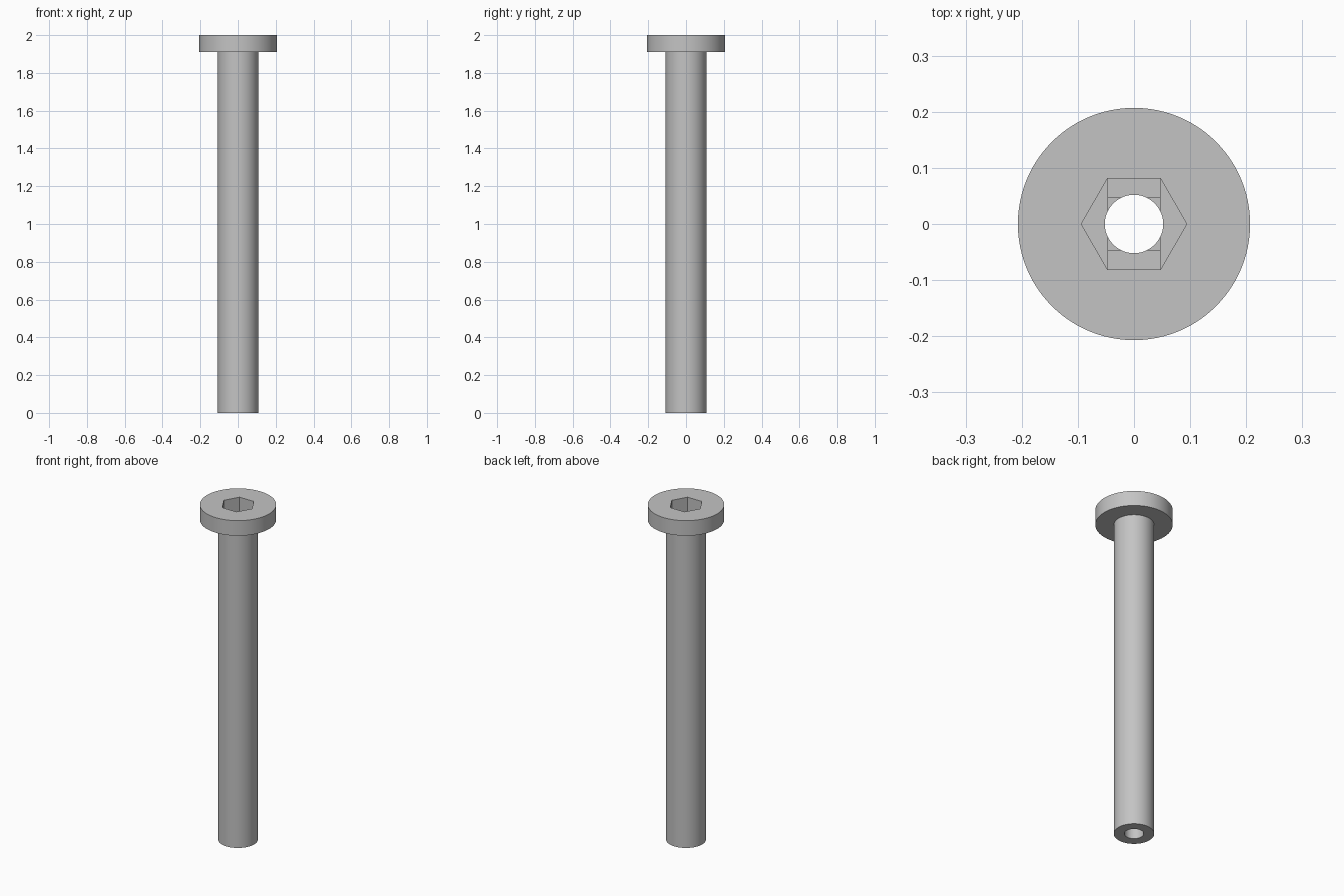
import bpy
import bmesh
import math
from mathutils import Matrix

SEGMENTS = 96
HEAD_BASE = 1.91
SOCKET_FLOOR = 1.905
STEP = 0.008

if "Cube" in bpy.data.objects:
    bpy.data.objects.remove(bpy.data.objects["Cube"], do_unlink=True)

grey = bpy.data.materials.new("plain grey")
grey.use_nodes = True
colour = (0.55, 0.55, 0.55, 1)
grey.diffuse_color = colour
grey.node_tree.nodes["Principled BSDF"].inputs["Base Color"].default_value = colour


def add_object(name, bm):
    bmesh.ops.recalc_face_normals(bm, faces=bm.faces)
    mesh = bpy.data.meshes.new(name)
    bm.to_mesh(mesh)
    bm.free()
    mesh.materials.append(grey)
    obj = bpy.data.objects.new(name, mesh)
    bpy.context.collection.objects.link(obj)
    return obj


def prism(name, sides, radius, bottom, top):
    bm = bmesh.new()
    bmesh.ops.create_cone(bm, cap_ends=True, segments=sides, radius1=radius, radius2=radius,
                          depth=top - bottom,
                          matrix=Matrix.Translation((0, 0, (top + bottom) / 2)))
    # Put a corner on the x axis
    bmesh.ops.rotate(bm, verts=bm.verts, matrix=Matrix.Rotation(math.pi / 2, 3, "Z"))
    return add_object(name, bm)


def block(name, width, depth, bottom, top):
    bm = bmesh.new()
    bmesh.ops.create_cube(bm, size=1)
    bmesh.ops.scale(bm, verts=bm.verts, vec=(width, depth, top - bottom))
    bmesh.ops.translate(bm, verts=bm.verts, vec=(0, 0, (top + bottom) / 2))
    return add_object(name, bm)


# Shaft and flat head, turned from one profile
bm = bmesh.new()
profile = [(0, 0), (0.108, 0), (0.108, HEAD_BASE), (0.207, HEAD_BASE), (0.207, 2), (0, 2)]
verts = [bm.verts.new((r, 0, z)) for r, z in profile]
edges = [bm.edges.new(pair) for pair in zip(verts, verts[1:])]
bmesh.ops.spin(bm, geom=verts + edges, cent=(0, 0, 0), axis=(0, 0, 1),
               angle=2 * math.pi, steps=SEGMENTS, use_merge=False)
bmesh.ops.remove_doubles(bm, verts=bm.verts, dist=0.0001)
bolt = add_object("flanged_bolt", bm)

# Hexagonal socket, two stepped recesses below it, and the through hole
hex_radius = 0.094
cutters = [
    prism("hex_socket_cutter", 6, hex_radius, SOCKET_FLOOR, 2.1),
    block("slot_cutter", 0.092, 0.162, SOCKET_FLOOR - STEP, SOCKET_FLOOR + 0.03),
    block("square_cutter", 0.092, 0.092, SOCKET_FLOOR - 2 * STEP, SOCKET_FLOOR + 0.02),
    prism("through_hole_cutter", SEGMENTS, 0.052, -0.1, 2.2),
]

bpy.context.view_layer.objects.active = bolt
for cutter in cutters:
    cutter.hide_render = True
    cut = bolt.modifiers.new(cutter.name, "BOOLEAN")
    cut.operation = "DIFFERENCE"
    cut.solver = "EXACT"
    cut.object = cutter
    bpy.ops.object.modifier_apply(modifier=cut.name)
    bpy.data.objects.remove(cutter, do_unlink=True)

# Smooth round walls with crisp edges
bpy.ops.object.select_all(action="DESELECT")
bolt.select_set(True)
bpy.ops.object.shade_smooth_by_angle(angle=math.radians(30))
